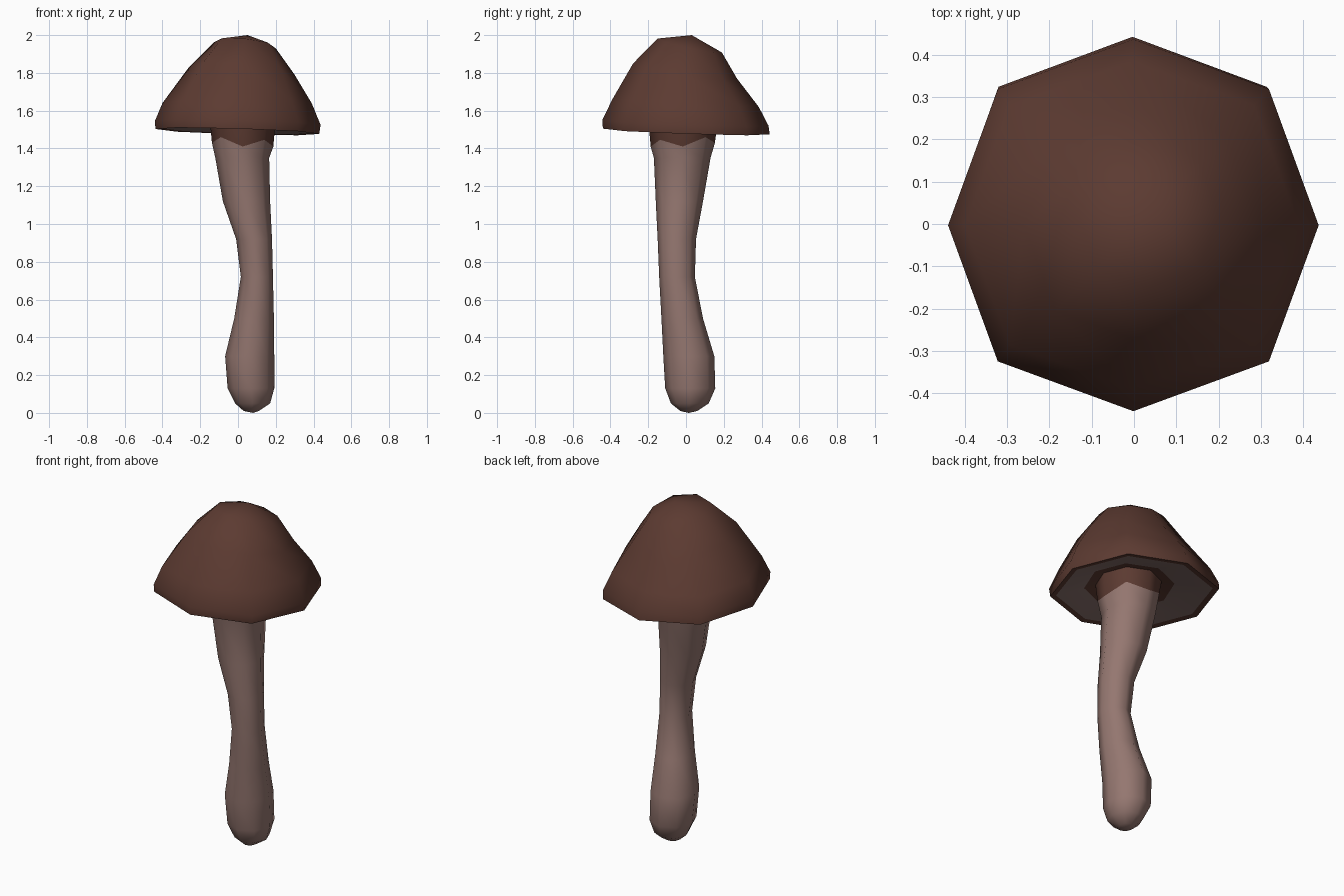
import bpy, math

if "Cube" in bpy.data.objects:
    bpy.data.objects.remove(bpy.data.objects["Cube"])

def mat(name, col):
    m = bpy.data.materials.new(name)
    m.diffuse_color = (*col, 1)
    m.use_nodes = True
    m.node_tree.nodes["Principled BSDF"].inputs["Base Color"].default_value = m.diffuse_color
    return m

brown = mat("cap_brown", (0.107, 0.043, 0.031))
pale = mat("stem_pale", (0.30, 0.185, 0.163))
gill = mat("gill_grey_brown", (0.235, 0.155, 0.142))
N = 8

def ring(x0, x1, y0, y1, z, tx=0, ty=0, diag=1.0, jag=0):
    """Eight-sided ring fitted to front/side extents, with tilt and zigzag."""
    pts = []
    for i in range(N):
        a = 2 * math.pi * i / N
        k = diag if i % 2 else 1
        c, s = math.cos(a) * k, math.sin(a) * k
        pts.append(((x0 + x1) / 2 + c * (x1 - x0) / 2,
                    (y0 + y1) / 2 + s * (y1 - y0) / 2,
                    z + tx * c + ty * s + (jag if i % 2 else -jag)))
    return pts

def loft(name, rings, start, end, mats, rule, angle):
    """Skin rings from top to bottom; start/end are optional pole points."""
    verts = [p for r in rings for p in r]
    faces, ids = [], []
    for k in range(len(rings) - 1):
        for i in range(N):
            j = (i + 1) % N
            faces.append((k*N + i, (k+1)*N + i, (k+1)*N + j, k*N + j))
            ids.append(rule(k))
    if start:
        verts.append(start)
        for i in range(N):
            faces.append((len(verts) - 1, i, (i + 1) % N))
            ids.append(rule(0))
    if end:
        verts.append(end)
        b = (len(rings) - 1) * N
        for i in range(N):
            faces.append((len(verts) - 1, b + (i + 1) % N, b + i))
            ids.append(rule(len(rings) - 1))
    me = bpy.data.meshes.new(name)
    me.from_pydata(verts, [], faces)
    for m in mats:
        me.materials.append(m)
    for p, i in zip(me.polygons, ids):
        p.material_index = i
    ob = bpy.data.objects.new(name, me)
    bpy.context.collection.objects.link(ob)
    bpy.ops.object.select_all(action='DESELECT')
    ob.select_set(True)
    bpy.context.view_layer.objects.active = ob
    bpy.ops.object.shade_smooth_by_angle(angle=math.radians(angle))
    return ob

# Cap: lopsided dome, rim, hollow gill underside and brown centre
D = 1.035
cap = [
    ring(-.13, .20, -.15, .19, 1.945, -.015, -.037, D),
    ring(-.26, .30, -.28, .27, 1.81, -.02, -.04, D),
    ring(-.40, .39, -.39, .385, 1.64, 0, -.02, D),
    ring(-.44, .437, -.443, .437, 1.535, -.01, -.015, D),
    ring(-.437, .43, -.44, .443, 1.49, -.013, -.015, D),
    ring(-.405, .40, -.41, .41, 1.495, -.013, -.015, D),
    ring(-.22, .26, -.26, .23, 1.53),
    ring(-.12, .17, -.17, .14, 1.55),
]
loft("cap", cap, (.05, .03, 2.0), None, [brown, gill],
     lambda k: 1 if k == 5 else 0, 60)

# Stem: bent, waisted stalk with a zigzag brown band under the cap
stem = [
    ring(-.15, .20, -.20, .17, 1.56),
    ring(-.138, .187, -.187, .153, 1.44, -.01, .01, 1, .02),
    ring(-.12, .165, -.17, .13, 1.35),
    ring(-.08, .17, -.16, .09, 1.12),
    ring(-.01, .18, -.15, .053, .92),
    ring(.015, .185, -.142, .047, .72),
    ring(-.02, .19, -.13, .09, .5),
    ring(-.068, .192, -.12, .15, .3),
    ring(-.055, .192, -.11, .155, .13),
    ring(-.015, .17, -.08, .12, .05),
    ring(.03, .11, -.03, .06, .01),
]
loft("stem", stem, None, (.08, .015, 0), [brown, pale],
     lambda k: 0 if k == 0 else 1, 80)
